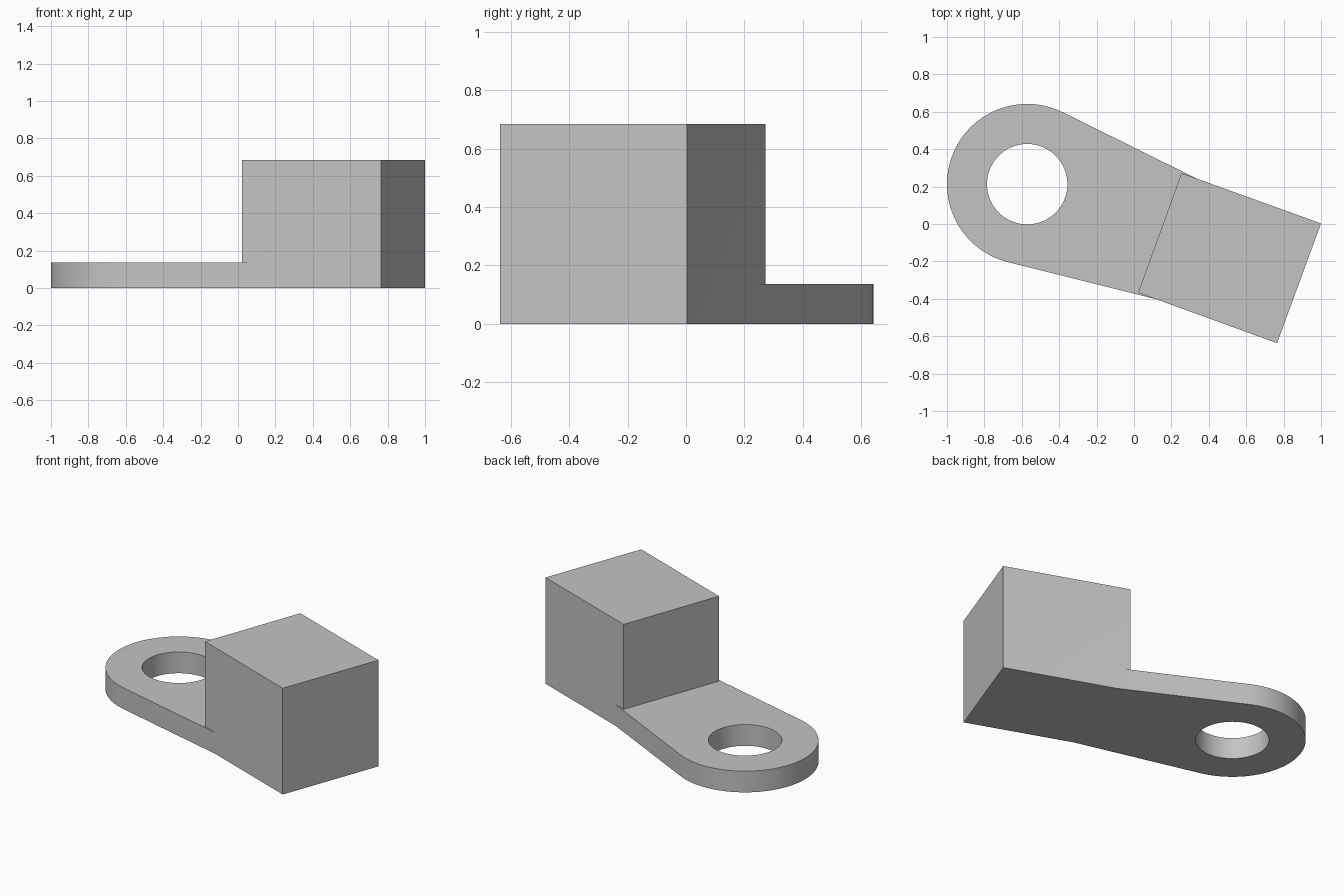
import bpy, bmesh, math
from mathutils import Vector

old = bpy.data.objects.get("Cube")
if old:
    bpy.data.objects.remove(old, do_unlink=True)

PLATE_H, BLOCK_H = 0.137, 0.685
EYE = Vector((-0.571, 0.213))
EYE_R, HOLE_R = 0.429, 0.215

grey = bpy.data.materials.new("light_grey")
grey.use_nodes = True
colour = (0.55, 0.55, 0.55, 1)
grey.diffuse_color = colour
grey.node_tree.nodes["Principled BSDF"].inputs["Base Color"].default_value = colour


def prism(name, outline, bottom, top):
    """Extrude a flat outline upwards into a solid."""
    bm = bmesh.new()
    face = bm.faces.new([bm.verts.new((p[0], p[1], bottom)) for p in outline])
    new = bmesh.ops.extrude_face_region(bm, geom=[face])["geom"]
    verts = [v for v in new if isinstance(v, bmesh.types.BMVert)]
    bmesh.ops.translate(bm, vec=(0, 0, top - bottom), verts=verts)
    bmesh.ops.recalc_face_normals(bm, faces=bm.faces)
    mesh = bpy.data.meshes.new(name)
    bm.to_mesh(mesh)
    bm.free()
    mesh.materials.append(grey)
    obj = bpy.data.objects.new(name, mesh)
    bpy.context.collection.objects.link(obj)
    return obj


def arc(radius, start, end, steps):
    return [EYE + radius * Vector((math.cos(a), math.sin(a)))
            for a in (start + (end - start) * i / steps for i in range(steps + 1))]


def tangent_angle(point, side):
    """Angle on the eye where a line from the point touches it."""
    d = Vector(point) - EYE
    return math.atan2(d.y, d.x) + side * math.acos(EYE_R / d.length)


def combine(target, tool, operation):
    mod = target.modifiers.new(operation.lower(), 'BOOLEAN')
    mod.operation, mod.object, mod.solver = operation, tool, 'EXACT'
    bpy.context.view_layer.objects.active = target
    bpy.ops.object.modifier_apply(modifier=mod.name)
    bpy.data.objects.remove(tool, do_unlink=True)


# Tapered plate: rounded eye with tangent sides running into the block
upper, lower = Vector((0.345, 0.238)), Vector((0.13, -0.405))
a0 = tangent_angle(upper, 1)
a1 = tangent_angle(lower, -1) + 2 * math.pi
rim = arc(EYE_R, a0, a1, 64)
ends = [lower + 0.1 * (lower - rim[-1]).normalized(),
        upper + 0.1 * (upper - rim[0]).normalized()]
bracket = prism("bracket", rim + ends, 0, PLATE_H)

# Through hole in the eye
hole = prism("hole_cutter", arc(HOLE_R, 0, 2 * math.pi, 72)[:-1], -0.1, 0.3)
combine(bracket, hole, 'DIFFERENCE')

# Turned block fused to the narrow end
corners = [(1, 0.003), (0.254, 0.272), (0.022, -0.367), (0.765, -0.637)]
block = prism("block", corners, 0, BLOCK_H)
combine(bracket, block, 'UNION')

bpy.ops.object.select_all(action='DESELECT')
bracket.select_set(True)
bpy.context.view_layer.objects.active = bracket
bpy.ops.object.shade_smooth_by_angle(angle=math.radians(15))
